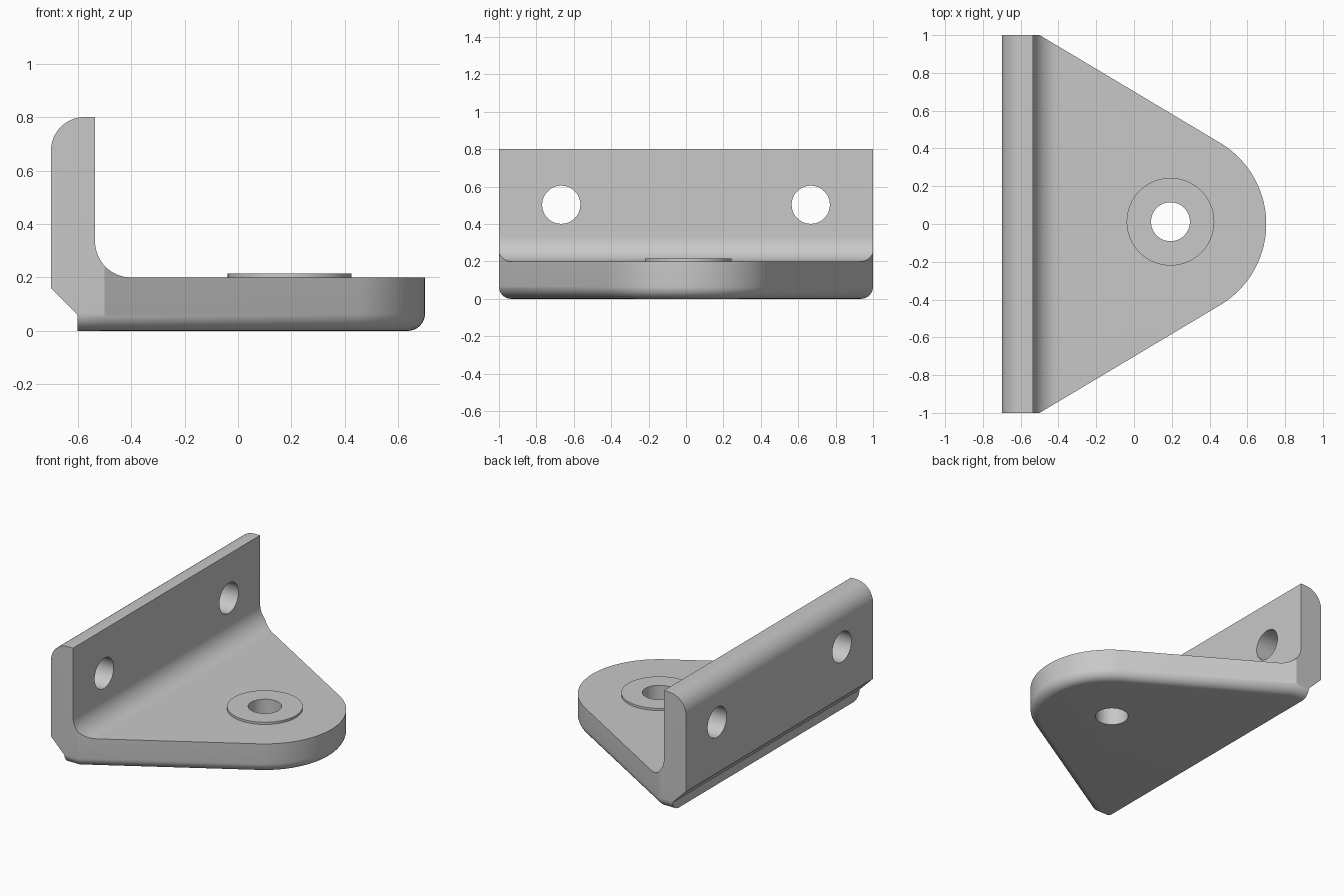
import bpy, bmesh
from math import sin, cos, pi, radians, atan2
from mathutils import Matrix

cube = bpy.data.objects.get("Cube")
if cube:
    bpy.data.objects.remove(cube, do_unlink=True)

grey = bpy.data.materials.new("plain grey")
grey.use_nodes = True
colour = (0.58, 0.58, 0.58, 1)
grey.diffuse_color = colour
grey.node_tree.nodes["Principled BSDF"].inputs["Base Color"].default_value = colour


def arc(cx, cy, r, start, end, steps=16):
    angles = [radians(start + (end - start) * i / steps) for i in range(steps + 1)]
    return [(cx + r * cos(a), cy + r * sin(a)) for a in angles]


def make_object(name, bm):
    bmesh.ops.recalc_face_normals(bm, faces=bm.faces)
    mesh = bpy.data.meshes.new(name)
    bm.to_mesh(mesh)
    bm.free()
    mesh.materials.append(grey)
    obj = bpy.data.objects.new(name, mesh)
    bpy.context.collection.objects.link(obj)
    return obj


def prism(points, depth):
    """Extrude a closed list of 3D points along a vector."""
    bm = bmesh.new()
    face = bm.faces.new([bm.verts.new(p) for p in points])
    new = bmesh.ops.extrude_face_region(bm, geom=[face])["geom"]
    verts = [g for g in new if isinstance(g, bmesh.types.BMVert)]
    bmesh.ops.translate(bm, verts=verts, vec=depth)
    return bm


def cylinder(name, centre, radius, depth, axis="Z"):
    bm = bmesh.new()
    turn = Matrix.Rotation(pi / 2, 4, "Y") if axis == "X" else Matrix()
    bmesh.ops.create_cone(bm, cap_ends=True, segments=64, radius1=radius, radius2=radius,
                          depth=depth, matrix=Matrix.Translation(centre) @ turn)
    return make_object(name, bm)


def combine(target, other, operation):
    mod = target.modifiers.new(operation.lower(), "BOOLEAN")
    mod.operation = operation
    mod.solver = "EXACT"
    mod.object = other
    bpy.context.view_layer.objects.active = target
    bpy.ops.object.modifier_apply(modifier=mod.name)
    bpy.data.objects.remove(other, do_unlink=True)


# L-shaped section: chamfered heel, rounded upper back edge, inner fillet
section = [(-0.6, 0), (0.8, 0), (0.8, 0.2)]
section += arc(-0.4, 0.335, 0.135, 270, 180)
section += [(-0.535, 0.8)]
section += arc(-0.575, 0.675, 0.125, 90, 180)
section += [(-0.7, 0.16), (-0.6, 0.06)]
bracket = make_object("bracket", prism([(x, -1.1, z) for x, z in section], (0, 2.2, 0)))

# Plan outline: full-width back tapering tangentially to a round nose
nose = 59.5
outline = [(-0.8, -1), (-0.5, -1)] + arc(0.2, 0, 0.5, -nose, nose, 40) + [(-0.5, 1), (-0.8, 1)]
plan = prism([(x, y, 0) for x, y in outline], (0, 0, 1))

# Round the lower rim, except along the back
rim = [e for e in plan.edges
       if all(v.co.z < 0.01 for v in e.verts) and any(v.co.x > -0.7 for v in e.verts)]
bmesh.ops.bevel(plan, geom=rim, offset=0.065, offset_type="OFFSET", segments=8,
                profile=0.5, affect="EDGES")
combine(bracket, make_object("plan_shape", plan), "INTERSECT")

# Raised boss around the base hole
combine(bracket, cylinder("boss", (0.193, 0.012, 0.1575), 0.232, 0.115), "UNION")

# Base hole and two wall holes
combine(bracket, cylinder("base_hole", (0.193, 0.012, 0.1), 0.103, 1), "DIFFERENCE")
for y in (-0.667, 0.667):
    combine(bracket, cylinder("wall_hole", (-0.6, y, 0.503), 0.102, 0.6, "X"), "DIFFERENCE")

bpy.ops.object.select_all(action="DESELECT")
bracket.select_set(True)
bpy.context.view_layer.objects.active = bracket
bpy.ops.object.shade_smooth_by_angle(angle=radians(30))
